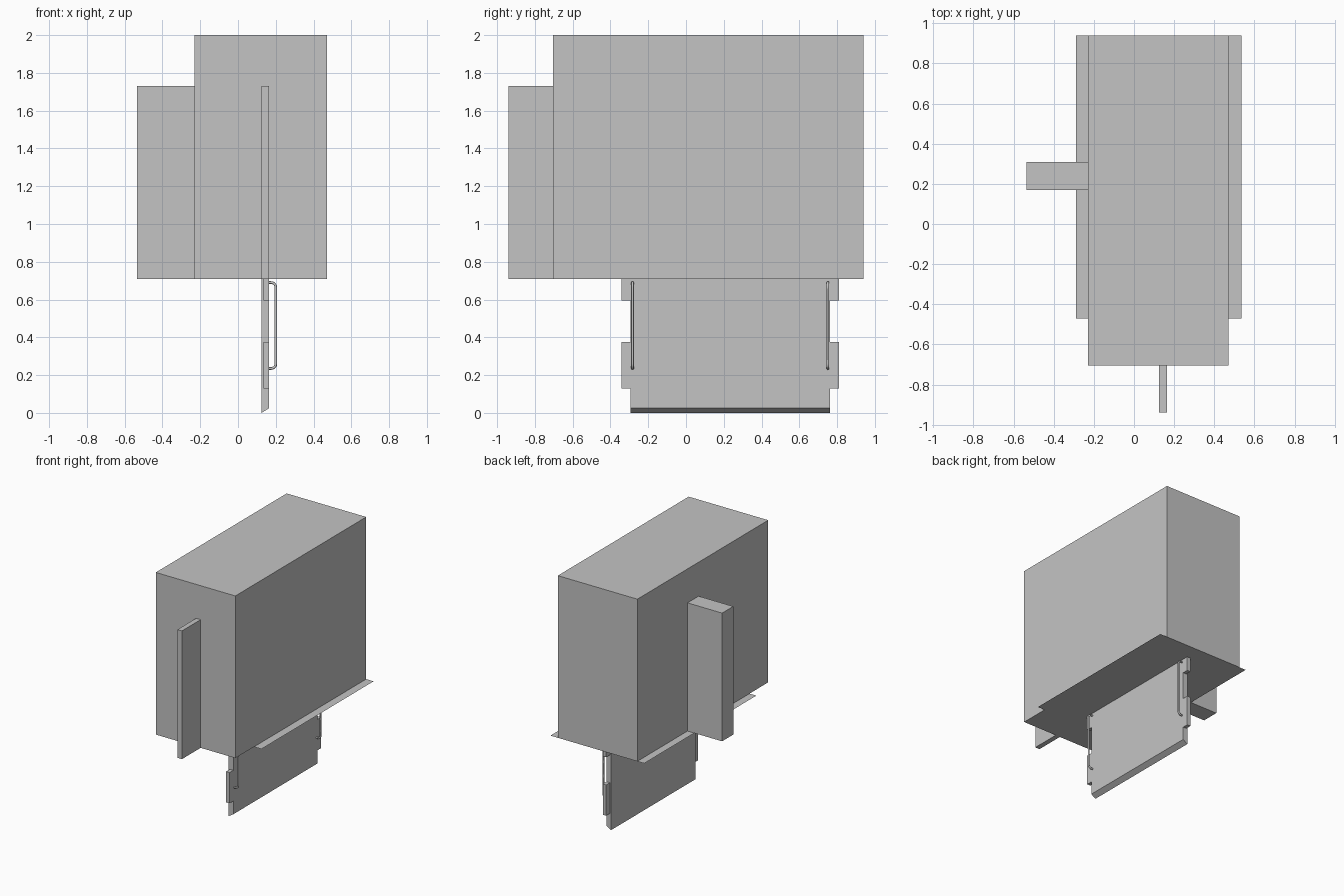
import bpy, bmesh
from mathutils import Vector

cube = bpy.data.objects.get("Cube")
if cube:
    bpy.data.objects.remove(cube, do_unlink=True)

grey = bpy.data.materials.new("light_grey")
grey.use_nodes = True
COLOUR = (0.55, 0.55, 0.55, 1)
grey.diffuse_color = COLOUR
grey.node_tree.nodes["Principled BSDF"].inputs["Base Color"].default_value = COLOUR


def finish(name, bm):
    mesh = bpy.data.meshes.new(name)
    bm.to_mesh(mesh)
    bm.free()
    mesh.materials.append(grey)
    ob = bpy.data.objects.new(name, mesh)
    bpy.context.collection.objects.link(ob)
    return ob


def prism(name, profile, y0, y1):
    """Extrude an (x, z) profile along y."""
    bm = bmesh.new()
    face = bm.faces.new([bm.verts.new((x, y0, z)) for x, z in profile])
    new = bmesh.ops.extrude_face_region(bm, geom=[face])["geom"]
    verts = [v for v in new if isinstance(v, bmesh.types.BMVert)]
    bmesh.ops.translate(bm, verts=verts, vec=(0, y1 - y0, 0))
    bmesh.ops.recalc_face_normals(bm, faces=bm.faces)
    return finish(name, bm)


def box(name, x0, x1, y0, y1, z0, z1):
    return prism(name, [(x0, z0), (x1, z0), (x1, z1), (x0, z1)], y0, y1)


def sheet(name, x0, x1, y0, y1, z):
    bm = bmesh.new()
    bm.faces.new([bm.verts.new(p) for p in
                  ((x0, y0, z), (x1, y0, z), (x1, y1, z), (x0, y1, z))])
    return finish(name, bm)


BASE = 0.71
LEFT, RIGHT = 0.47, -0.23       # body sides
BACK = 0.94

# Main housing with its front and side fins
box("housing", RIGHT, LEFT, -0.705, BACK, BASE, 2.0)
box("front_fin", 0.125, 0.165, -BACK, -0.705, BASE, 1.73)
box("side_fin", -0.535, RIGHT, 0.17, 0.31, BASE, 1.73)

# Thin flanges along the bottom edges
sheet("left_flange", LEFT, 0.535, -0.47, BACK, BASE)
sheet("right_flange", -0.29, RIGHT, -0.47, BACK, BASE)

# Hanging panel with a slanted lower edge
PANEL_FRONT, PANEL_BACK = -0.295, 0.763
prism("panel", [(0.125, 0), (0.165, 0.025), (0.165, BASE), (0.125, BASE)],
      PANEL_FRONT, PANEL_BACK)

# Edge tabs and wire handles at both ends of the panel
for end, edge, out in (("front", PANEL_FRONT, -1), ("back", PANEL_BACK, 1)):
    y0, y1 = sorted((edge, edge + out * 0.047))
    box(end + "_upper_tab", 0.135, 0.165, y0, y1, 0.595, BASE)
    box(end + "_lower_tab", 0.135, 0.165, y0, y1, 0.13, 0.375)

    y = edge - out * 0.012
    curve = bpy.data.curves.new(end + "_handle", "CURVE")
    curve.dimensions = "3D"
    curve.bevel_depth = 0.007
    curve.bevel_resolution = 2
    curve.resolution_u = 5
    curve.use_fill_caps = True
    spline = curve.splines.new("BEZIER")
    path = [(0.16, 0.235), (0.175, 0.235), (0.2, 0.26),
            (0.2, 0.665), (0.175, 0.69), (0.16, 0.69)]
    spline.bezier_points.add(len(path) - 1)
    directions = [(1, 0), (1, 0), (0, 1), (0, 1), (-1, 0), (-1, 0)]
    for point, (x, z), (dx, dz) in zip(spline.bezier_points, path, directions):
        point.handle_left_type = point.handle_right_type = "FREE"
        point.co = (x, y, z)
        step = Vector((dx, 0, dz)) * 0.014
        point.handle_left = point.co - step
        point.handle_right = point.co + step
    curve.materials.append(grey)
    handle = bpy.data.objects.new(end + "_handle", curve)
    bpy.context.collection.objects.link(handle)
